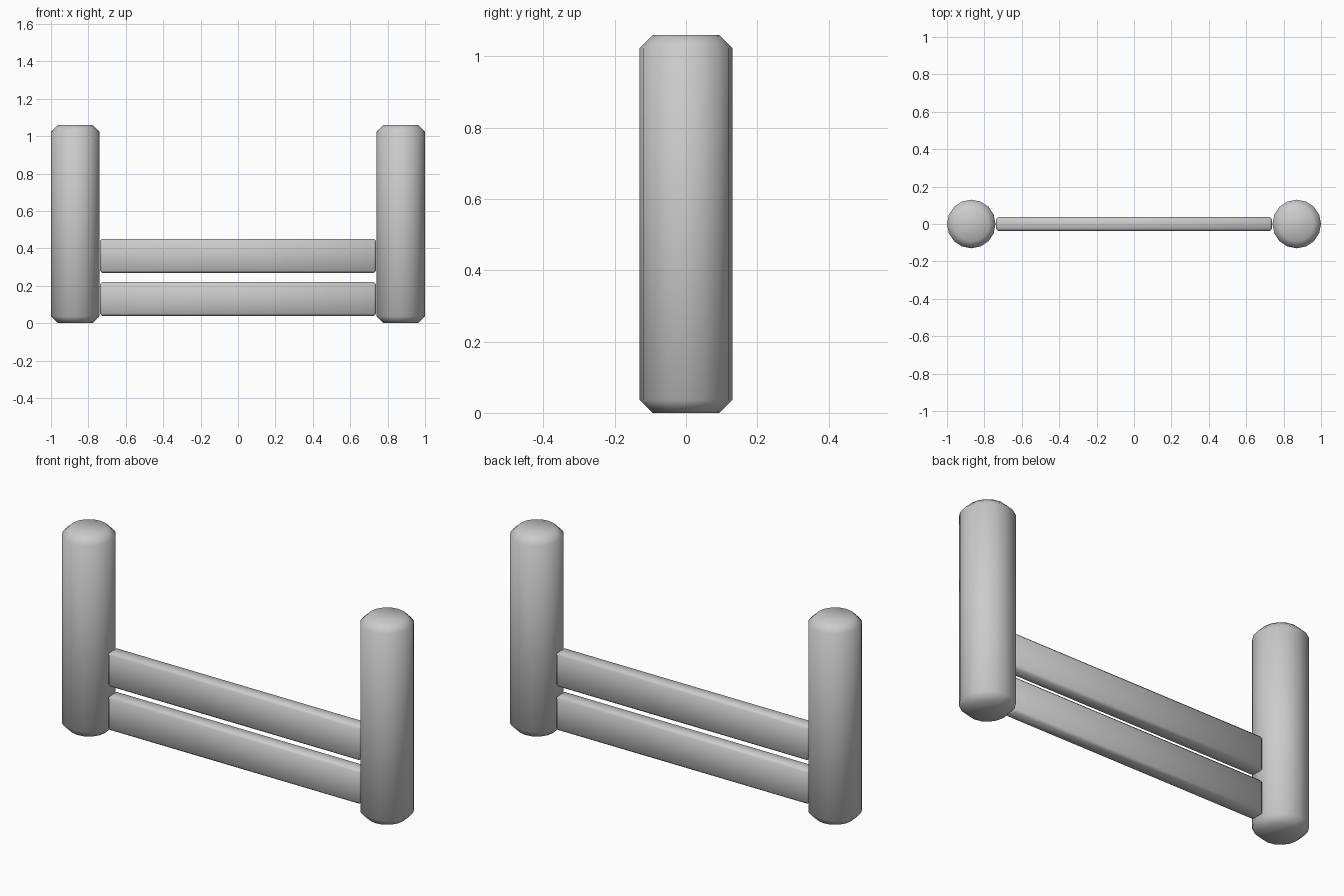
import bpy

if "Cube" in bpy.data.objects:
    bpy.data.objects.remove(bpy.data.objects["Cube"])


def finish(obj, name, width, limit):
    """Name the part, chamfer its sharp edges and smooth it."""
    obj.name = name
    bevel = obj.modifiers.new("chamfer", 'BEVEL')
    bevel.width = width
    bevel.segments = 1
    bevel.limit_method = 'ANGLE'
    bevel.angle_limit = limit
    bpy.ops.object.modifier_apply(modifier=bevel.name)
    bpy.ops.object.shade_smooth_by_angle(angle=0.87)


def post(name, x):
    bpy.ops.mesh.primitive_cylinder_add(vertices=16, radius=0.13, depth=1.06,
                                        location=(x, 0, 0.53))
    finish(bpy.context.object, name, 0.036, 0.8)


def rail(name, z):
    bpy.ops.mesh.primitive_cube_add(size=1, location=(0, 0, z))
    obj = bpy.context.object
    obj.scale = (1.476, 0.074, 0.182)
    bpy.ops.object.transform_apply(location=False, rotation=False, scale=True)
    finish(obj, name, 0.012, 0.8)


# Round end posts
post("left_post", -0.87)
post("right_post", 0.87)

# Horizontal boards between the posts
rail("lower_rail", 0.13)
rail("upper_rail", 0.36)
